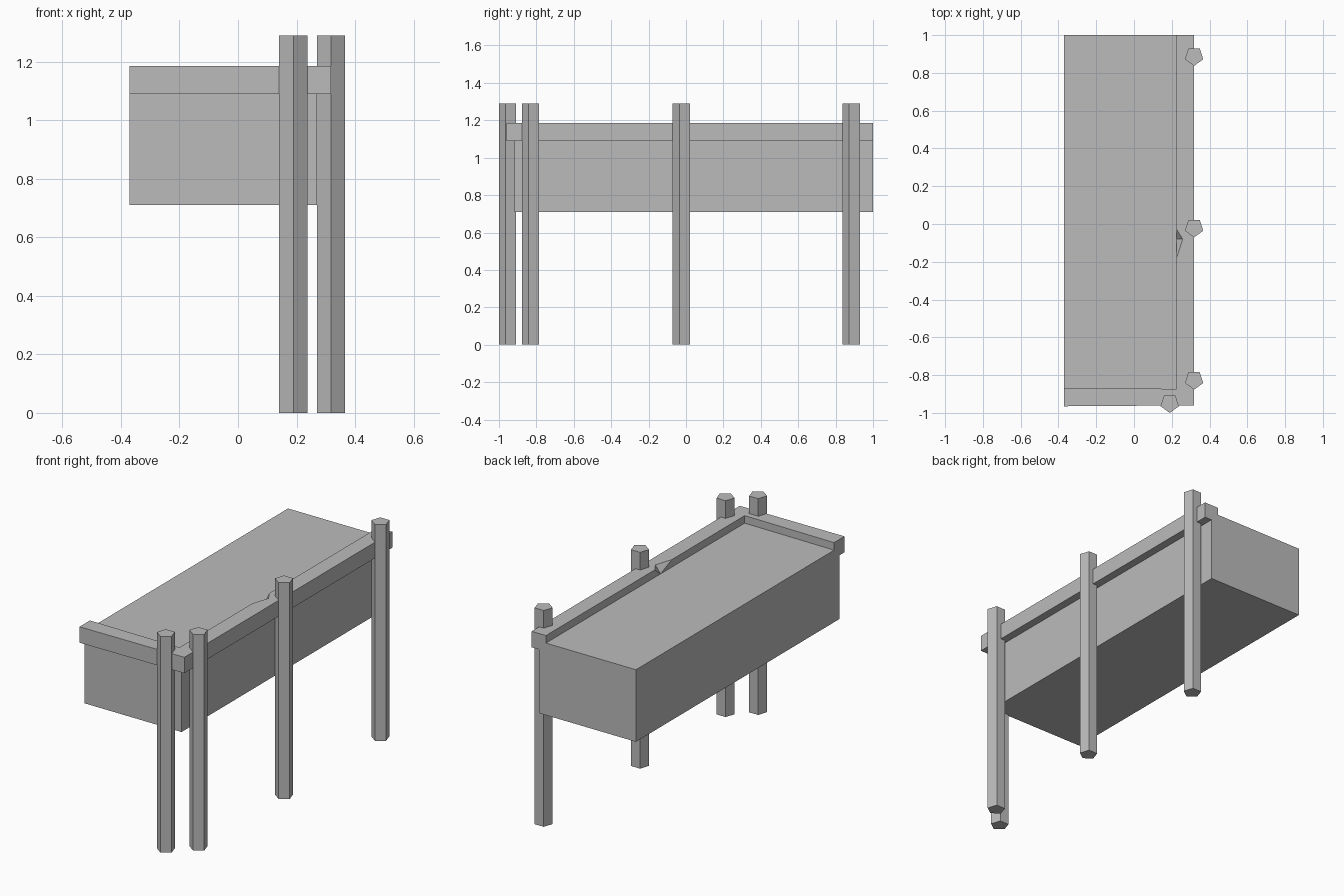
import bpy
import bmesh
import math
from mathutils import Matrix

cube = bpy.data.objects.get("Cube")
if cube:
    bpy.data.objects.remove(cube, do_unlink=True)

grey = bpy.data.materials.new("plain grey")
grey.use_nodes = True
COLOUR = (0.5, 0.5, 0.5, 1)
grey.diffuse_color = COLOUR
grey.node_tree.nodes["Principled BSDF"].inputs["Base Color"].default_value = COLOUR

BACK, LEFT_X = 1.0, -0.37
RIM_BOTTOM, DECK, RIM_TOP = 1.09, 1.14, 1.185
POST_HEIGHT, POST_RADIUS = 1.29, 0.051


def finish(name, bm):
    bmesh.ops.recalc_face_normals(bm, faces=bm.faces)
    mesh = bpy.data.meshes.new(name)
    bm.to_mesh(mesh)
    bm.free()
    mesh.materials.append(grey)
    obj = bpy.data.objects.new(name, mesh)
    bpy.context.collection.objects.link(obj)
    return obj


def prism(outline, levels):
    """Stack one outline at several heights and close it; returns the rings."""
    bm = bmesh.new()
    rings = [[bm.verts.new((x, y, z)) for x, y in outline] for z in levels]
    n = len(outline)
    for low, high in zip(rings, rings[1:]):
        for i in range(n):
            j = (i + 1) % n
            bm.faces.new((low[i], low[j], high[j], high[i]))
    bm.faces.new(rings[0])
    bm.faces.new(rings[-1])
    return bm, rings


# Solid dock body
front, side = -0.917, 0.27
bm, _ = prism([(LEFT_X, front), (side, front), (side, BACK), (LEFT_X, BACK)], (0.71, DECK))
finish("dock_body", bm)

# Raised L-shaped kerb with a chipped inner edge
inner = 0.224
outline = [(LEFT_X, -0.965), (0.318, -0.96), (0.318, BACK), (inner, BACK),
           (inner, -0.025), (inner, -0.08), (inner, -0.185),
           (inner, -0.873), (LEFT_X, -0.867)]
bm, rings = prism(outline, (RIM_BOTTOM, DECK, RIM_TOP))
CHIP = 5
for neighbour in (CHIP - 1, CHIP + 1):
    bmesh.ops.connect_verts(bm, verts=[rings[1][CHIP], rings[2][neighbour]])
rings[2][CHIP].co.x += 0.034
finish("kerb", bm)

# Five-sided mooring posts, one edge towards the front
posts = {"front_post": (0.189, -0.949), "side_post_front": (0.318, -0.826),
         "side_post_middle": (0.318, -0.02), "side_post_back": (0.318, 0.888)}
for name, (x, y) in posts.items():
    bm = bmesh.new()
    bmesh.ops.create_cone(bm, cap_ends=True, segments=5, radius1=POST_RADIUS,
                          radius2=POST_RADIUS, depth=POST_HEIGHT)
    # Turn the first corner to face -y
    first = max(bm.verts, key=lambda v: v.co.y + 0.001 * v.co.x).co
    turn = -math.pi / 2 - math.atan2(first.y, first.x)
    bm.transform(Matrix.Translation((x, y, POST_HEIGHT / 2)) @ Matrix.Rotation(turn, 4, "Z"))
    finish(name, bm)
